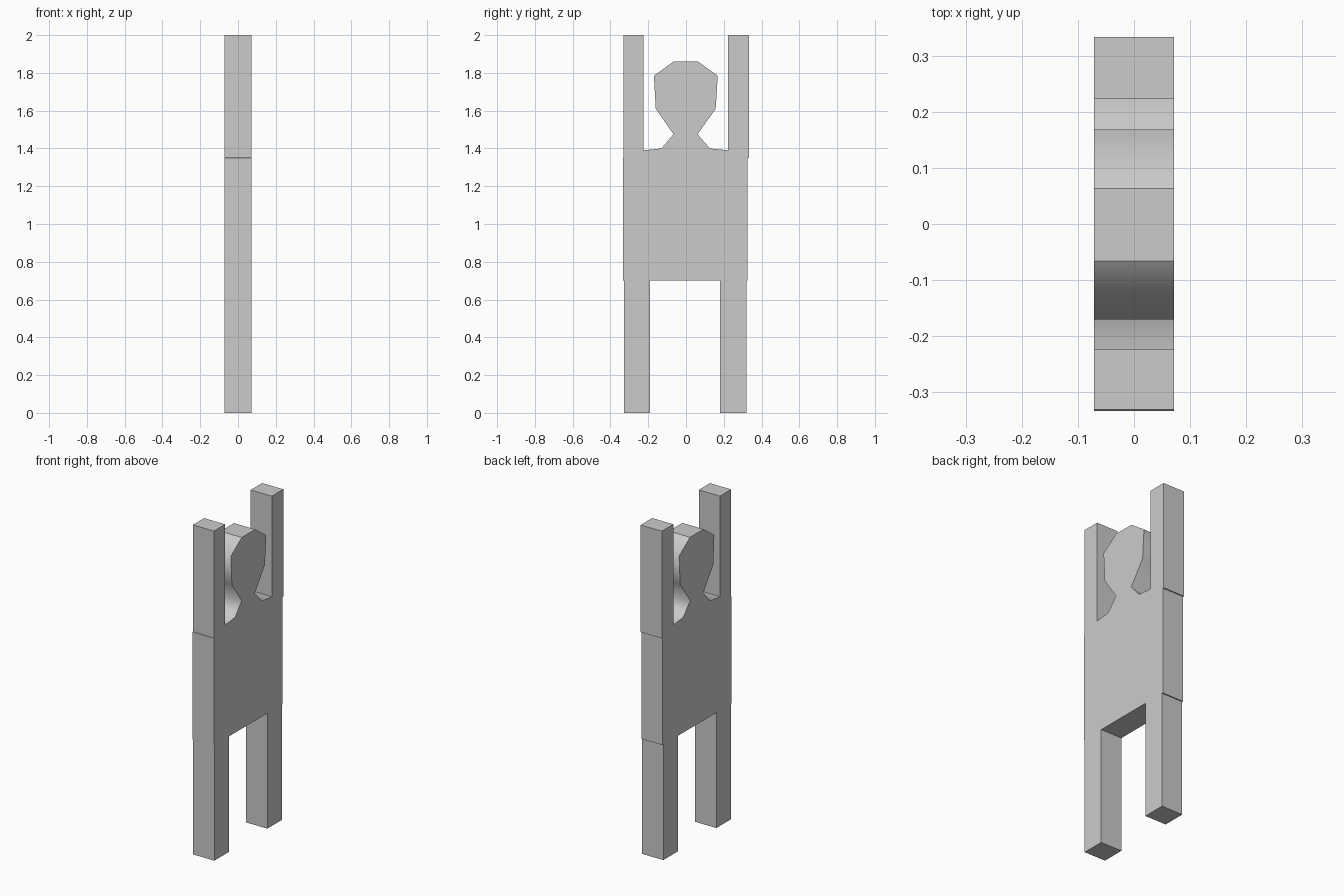
import bpy, bmesh

if "Cube" in bpy.data.objects:
    bpy.data.objects.remove(bpy.data.objects["Cube"])

HALF_THICKNESS = 0.071

# silhouette in (y, z), from the crotch round each side
left_leg = [(-0.19, 0.70), (-0.19, 0.0), (-0.328, 0.0), (-0.328, 0.70)]
left_torso_arm = [(-0.333, 0.70), (-0.333, 1.35), (-0.331, 1.352),
                  (-0.331, 2.0), (-0.224, 2.0), (-0.224, 1.39)]
left_head = [(-0.13, 1.40), (-0.066, 1.475), (-0.16, 1.61),
             (-0.17, 1.785), (-0.066, 1.86)]
right_head = [(0.063, 1.86), (0.168, 1.785), (0.157, 1.61),
              (0.061, 1.475), (0.127, 1.40)]
right_arm_torso = [(0.223, 1.39), (0.223, 2.0), (0.333, 2.0),
                   (0.333, 1.35), (0.326, 1.35), (0.326, 0.70)]
right_leg = [(0.319, 0.70), (0.319, 0.0), (0.18, 0.0), (0.18, 0.70)]

outline = (left_leg + left_torso_arm + left_head +
           right_head + right_arm_torso + right_leg)
# corners where the head's sides shade smoothly
soft = set(left_head[:4] + right_head[1:])


def extrude_outline(name, points, half):
    bm = bmesh.new()
    back = [bm.verts.new((-half, y, z)) for y, z in points]
    front = [bm.verts.new((half, y, z)) for y, z in points]
    bm.faces.new(back)
    bm.faces.new(front[::-1])
    for i in range(len(points)):
        j = (i + 1) % len(points)
        bm.faces.new((back[i], front[i], front[j], back[j]))
    bmesh.ops.recalc_face_normals(bm, faces=bm.faces[:])
    for f in bm.faces:
        f.smooth = True
    for e in bm.edges:
        e.smooth = False
    for p, a, b in zip(points, back, front):
        if p in soft:
            bm.edges.get((a, b)).smooth = True
    bmesh.ops.triangulate(bm, faces=[f for f in bm.faces if len(f.verts) > 4])
    mesh = bpy.data.meshes.new(name)
    bm.to_mesh(mesh)
    bm.free()
    obj = bpy.data.objects.new(name, mesh)
    bpy.context.collection.objects.link(obj)
    return obj


# flat figure with raised arms, cut from one slab
extrude_outline("flat_figure", outline, HALF_THICKNESS)
